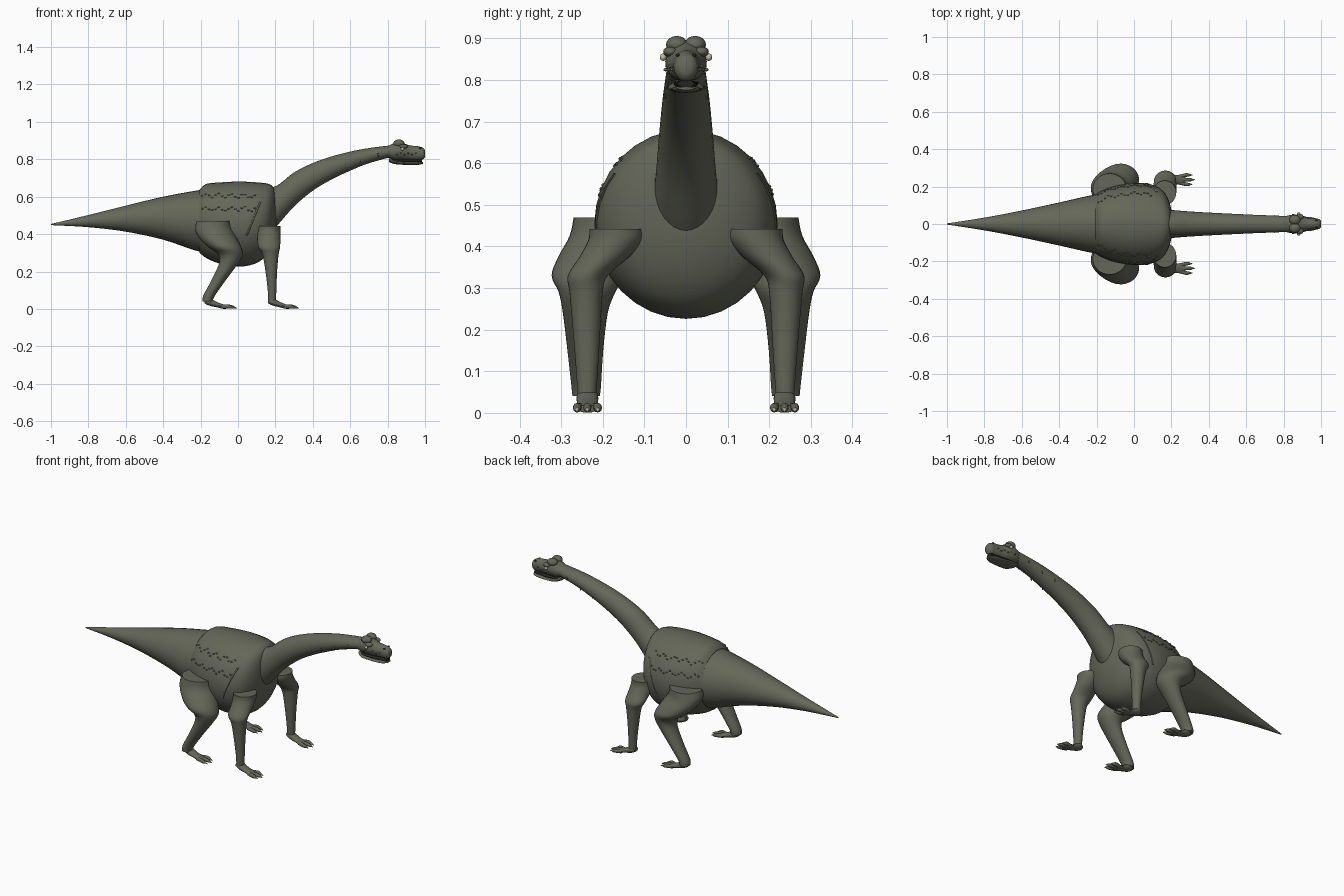
import bpy, bmesh, math, random
from mathutils import Vector
from mathutils.bvhtree import BVHTree

cube = bpy.data.objects.get("Cube")
if cube:
    bpy.data.objects.remove(cube, do_unlink=True)
random.seed(4)


def material(name, rgb):
    m = bpy.data.materials.new(name)
    m.use_nodes = True
    m.diffuse_color = (*rgb, 1)
    bsdf = m.node_tree.nodes["Principled BSDF"]
    bsdf.inputs["Base Color"].default_value = (*rgb, 1)
    bsdf.inputs["Roughness"].default_value = 0.8
    return m


SKIN = material("olive grey skin", (0.13, 0.135, 0.10))
CLAW = material("pale claw", (0.5, 0.42, 0.32))
EYE = material("pale eye", (0.55, 0.5, 0.36))
DARK = material("dark mouth", (0.02, 0.018, 0.015))


def finish(name, bm, mat, angle=40):
    bmesh.ops.recalc_face_normals(bm, faces=bm.faces)
    me = bpy.data.meshes.new(name)
    bm.to_mesh(me)
    bm.free()
    me.materials.append(mat)
    ob = bpy.data.objects.new(name, me)
    bpy.context.collection.objects.link(ob)
    bpy.ops.object.select_all(action='DESELECT')
    ob.select_set(True)
    bpy.context.view_layer.objects.active = ob
    bpy.ops.object.shade_smooth_by_angle(angle=math.radians(angle))
    return ob


def spline(rows, steps):
    """Smooth Catmull-Rom resampling of station rows."""
    out = []
    for i in range(len(rows) - 1):
        a, b, c, d = (rows[max(0, min(len(rows) - 1, i + k))] for k in (-1, 0, 1, 2))
        for s in range(steps):
            t = s / steps
            out.append([q + t / 2 * (r - p + t * (2 * p - 5 * q + 4 * r - w + t * (3 * (q - r) + w - p)))
                        for p, q, r, w in zip(a, b, c, d)])
    return out + [list(rows[-1])]


def loft(name, rows, axis='X', mat=SKIN, steps=4, sides=32):
    """Rows hold centre x, y, z and two radii; rings lie across the axis."""
    bm = bmesh.new()
    rings = []
    for x, y, z, ra, rb in spline(rows, steps):
        ra, rb = max(ra, 0.001), max(rb, 0.001)
        ring = []
        for k in range(sides):
            a = math.tau * k / sides
            u, v = ra * math.cos(a), rb * math.sin(a)
            ring.append(bm.verts.new((x, y + u, z + v) if axis == 'X' else (x + u, y + v, z)))
        rings.append(ring)
    for r, s in zip(rings, rings[1:]):
        for k in range(sides):
            n = (k + 1) % sides
            bm.faces.new((r[k], r[n], s[n], s[k]))
    bm.faces.new(rings[0])
    bm.faces.new(rings[-1])
    return finish(name, bm, mat)


def profile(name, rows, **kw):
    """Rows hold x, bottom z, top z and half width."""
    return loft(name, [(x, 0, (b + t) / 2, w, (t - b) / 2) for x, b, t, w in rows], **kw)


def balls(name, items, mat=SKIN, detail=12):
    """One object made of ellipsoids given as (centre, radii)."""
    bm = bmesh.new()
    for c, r in items:
        vs = bmesh.ops.create_uvsphere(bm, u_segments=detail, v_segments=detail // 2 + 2, radius=1)["verts"]
        for v in vs:
            v.co = Vector(c) + Vector([p * q for p, q in zip(v.co, r)])
    return finish(name, bm, mat)


# Tail, torso and neck
profile("tail", [(-1, .448, .454, .003), (-.8, .437, .502, .034), (-.6, .413, .552, .072),
                 (-.4, .37, .6, .115), (-.22, .31, .633, .155), (-.1, .29, .65, .17)])
torso = profile("torso", [(-.205, .30, .638, .158), (-.17, .272, .668, .178), (-.1, .243, .676, .204),
                          (0, .226, .681, .22), (.08, .238, .678, .214), (.13, .265, .674, .196),
                          (.165, .31, .668, .165), (.19, .37, .65, .115), (.203, .43, .61, .06)])
profile("neck", [(.12, .36, .655, .085), (.2, .435, .655, .075), (.3, .548, .73, .067),
                 (.4, .632, .78, .061), (.5, .692, .815, .056), (.6, .739, .841, .051),
                 (.7, .779, .86, .047), (.83, .815, .876, .042)])

# Head
profile("skull", [(.8, .81, .87, .038), (.83, .798, .885, .047), (.86, .795, .895, .05),
                  (.89, .795, .884, .045), (.92, .795, .874, .035), (.96, .795, .87, .03),
                  (.988, .799, .862, .027), (1, .812, .848, .016)])
profile("mouth_interior", [(.82, .782, .8, .03), (.9, .78, .8, .028), (.985, .783, .8, .02)], mat=DARK)
profile("lower_jaw", [(.808, .785, .805, .025), (.84, .774, .794, .042), (.9, .77, .787, .04),
                      (.96, .77, .786, .034), (.99, .776, .784, .018)])
balls("brow_crest", [((.86, s * .022, .885), (.03, .026, .021)) for s in (-1, 1)], detail=16)
balls("brow_ridges", [((.885, s * .038, .868), (.022, .017, .012)) for s in (-1, 1)])
balls("eyes", [((.88, s * .055, .855), (.009, .008, .009)) for s in (-1, 1)], EYE)
balls("nostrils", [((.975, s * .02, .86), (.007, .005, .004)) for s in (-1, 1)], DARK)
balls("cheek_scales", [((.85 + i * .02, s * (.049 - i * .004), .825 + .008 * (i % 2)), (.006, .005, .004))
                       for i in range(6) for s in (-1, 1)])


def foot(name, x, y, length):
    """Sloping foot with three toes and pale claws."""
    base = x + length * .5
    loft(name, [(x - .024, y, .042, .016, .012), (x, y, .038, .026, .02),
                (x + length * .3, y, .022, .025, .014), (base, y, .013, .028, .012),
                (base + .02, y, .01, .022, .009)], sides=16, steps=3)
    for k, toe in zip((-1, 0, 1), ("inner", "middle", "outer")):
        tip = x + length - (.012 if k else 0) - .012
        ty = y + k * .025
        loft(f"{name}_{toe}_toe", [(base - .01, y + k * .016, .013, .01, .01),
                                   ((base + tip) / 2, ty, .013, .01, .011),
                                   (tip - .006, ty, .009, .008, .008), (tip, ty, .008, .004, .005)],
             sides=12, steps=2)
        loft(f"{name}_{toe}_claw", [(tip - .006, ty, .009, .005, .005),
                                    (tip + .005, ty, .007, .004, .004),
                                    (tip + .013, ty, .003, .001, .001)], mat=CLAW, sides=8, steps=2)


# Legs, flat on top, on both sides
FRONT = [(.164, .168, .442, .062, .064), (.164, .17, .415, .062, .065), (.165, .196, .375, .061, .06),
         (.167, .236, .33, .058, .048), (.174, .24, .29, .043, .04), (.178, .239, .2, .031, .033),
         (.182, .238, .1, .023, .026), (.182, .238, .035, .021, .022)]
HIND = [(-.13, .185, .47, .09, .085), (-.132, .192, .425, .099, .088), (-.105, .215, .375, .1, .092),
        (-.07, .235, .33, .088, .088), (-.04, .238, .29, .066, .068), (-.052, .242, .24, .05, .054),
        (-.106, .242, .15, .038, .043), (-.155, .24, .07, .031, .036), (-.163, .24, .04, .027, .033)]
for side, s in (("left", 1), ("right", -1)):
    for part, rows, fx, size in (("front", FRONT, .185, .14), ("hind", HIND, -.155, .148)):
        loft(f"{part}_leg_{side}", [(x, s * y, z, a, b) for x, y, z, a, b in rows], axis='Z')
        foot(f"{part}_foot_{side}", fx, s * .237, size)

# Skin details resting on the torso and neck
tree = BVHTree.FromPolygons([v.co.copy() for v in torso.data.vertices],
                            [p.vertices[:] for p in torso.data.polygons])


def on_torso(x, z, s):
    return tree.ray_cast(Vector((x, s, z)), Vector((0, -s, 0)))[0]


for side, s in (("left", 1), ("right", -1)):
    spots = []
    for z0 in (.605, .535):
        for i in range(17):
            x = -.19 + i * .0175
            z = z0 + .01 * math.sin(i * 1.6) + random.uniform(-.004, .004)
            spots.append((on_torso(x, z, s), (.007, .004, .004)))
    balls(f"flank_scales_{side}", spots, detail=8)
    fold = [on_torso(.045 + .075 * t / 12, .39 + .185 * t / 12, s) for t in range(13)]
    loft(f"shoulder_fold_{side}", [(*p, .005, .004) for p in fold], axis='Z', sides=8, steps=1)
    balls(f"neck_wrinkles_{side}", [((x, s * w, z), (.004, .003, .012))
                                    for x, z, w in ((.66, .79, .046), (.75, .825, .044), (.58, .765, .05))], detail=8)
